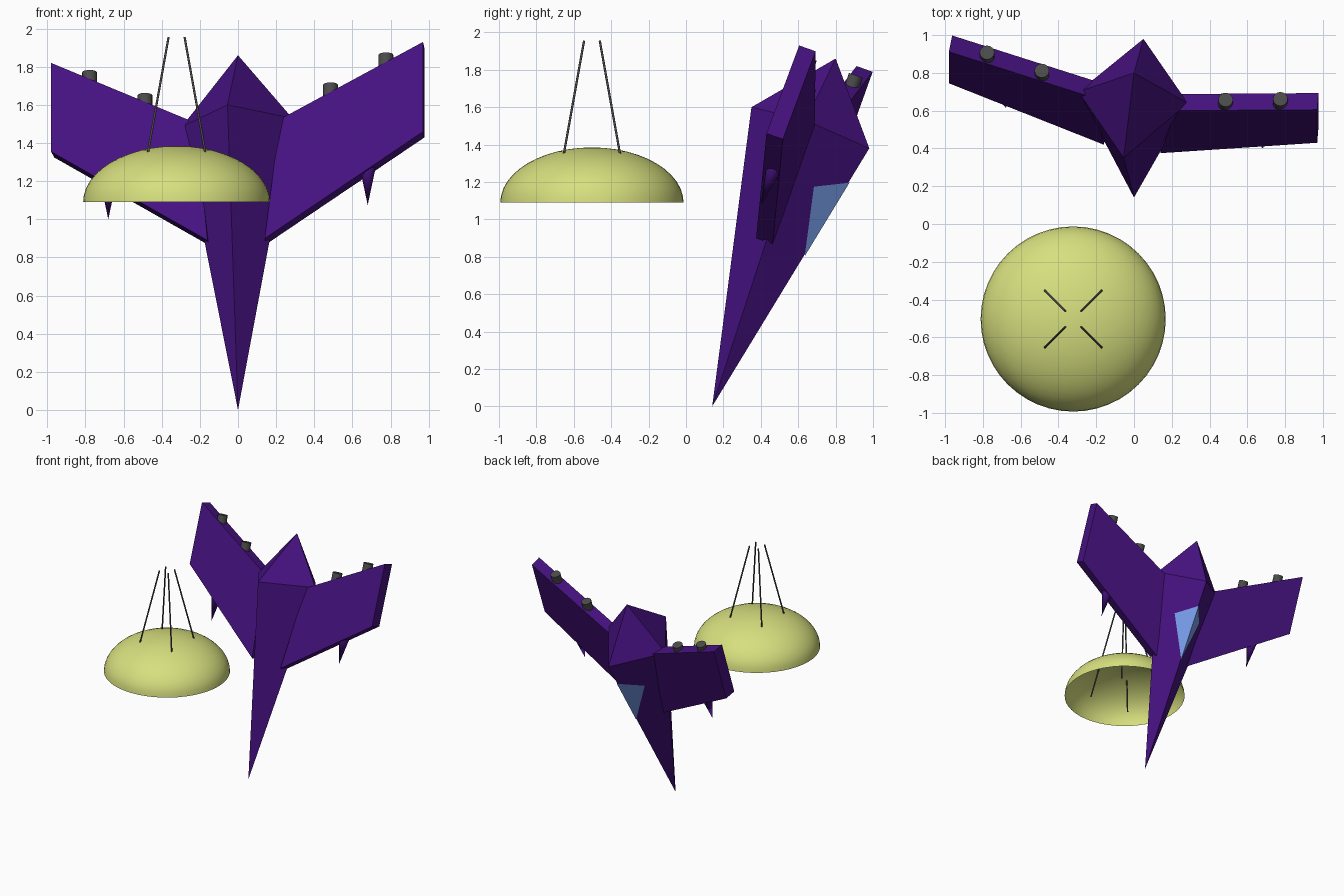
import bpy, bmesh
from mathutils import Vector as V, Matrix

if "Cube" in bpy.data.objects:
    bpy.data.objects.remove(bpy.data.objects["Cube"])


def material(name, rgb):
    m = bpy.data.materials.new(name)
    m.diffuse_color = (*rgb, 1)
    m.use_nodes = True
    m.node_tree.nodes["Principled BSDF"].inputs["Base Color"].default_value = m.diffuse_color
    return m


PURPLE = material("purple", (0.062, 0.006, 0.22))
YELLOW = material("yellow_green", (0.68, 0.74, 0.21))
BLUE = material("glass_blue", (0.19, 0.34, 0.83))
DARK = material("dark_grey", (0.07, 0.07, 0.07))


def add_object(name, bm, mat):
    me = bpy.data.meshes.new(name)
    bm.to_mesh(me)
    bm.free()
    me.materials.append(mat)
    ob = bpy.data.objects.new(name, me)
    bpy.context.collection.objects.link(ob)
    return ob


def smooth(ob):
    bpy.ops.object.select_all(action='DESELECT')
    ob.select_set(True)
    bpy.context.view_layer.objects.active = ob
    bpy.ops.object.shade_smooth_by_angle(angle=0.7)


def solid(name, verts, faces, mat, fix=True):
    bm = bmesh.new()
    vs = [bm.verts.new(v) for v in verts]
    for f in faces:
        bm.faces.new([vs[i] for i in f])
    if fix:
        bmesh.ops.recalc_face_normals(bm, faces=bm.faces)
    return add_object(name, bm, mat)


def rod(name, a, b, r1, r2, mat, n):
    a, b = V(a), V(b)
    d = b - a
    bm = bmesh.new()
    bmesh.ops.create_cone(bm, cap_ends=True, segments=n, radius1=r1, radius2=r2, depth=d.length)
    rot = V((0, 0, 1)).rotation_difference(d).to_matrix().to_4x4()
    bm.transform(Matrix.Translation((a + b) / 2) @ rot)
    ob = add_object(name, bm, mat)
    smooth(ob)
    return ob


# Fuselage: stretched, slightly rolled double pyramid
nose, tail = V((0, 0.14, 0.0)), V((0, 0.80, 1.86))
front, right = V((-0.055, 0.35, 1.60)), V((0.285, 0.64, 1.53))
back, left = V((0.05, 0.98, 1.38)), V((-0.295, 0.70, 1.485))
axis = (tail - nose).normalized()
ring = [(i + 2, (i + 1) % 4 + 2) for i in range(4)]
solid("fuselage", [nose, tail, front, right, back, left],
      [(e, *r) for e in (0, 1) for r in ring], PURPLE)

# Cockpit window: kite folded over the back ridge
out = V((0.0, 0.004, -0.003))
low, high = nose + (back - nose) * 0.584, nose + (back - nose) * 0.869
sides = [nose + (back - nose) * 0.398 + (s - nose) * 0.411 for s in (right, left)]
sides = [p + V((dx, 0, 0)) for p, dx in zip(sides, (0.003, -0.003))]
solid("cockpit_window", [p + out for p in (low, sides[0], high, sides[1])],
      [(0, 2, 1), (0, 3, 2)], BLUE, fix=False)

# Wings: front outline (root top, tip top, tip bottom, root bottom) and thickness
wings = {
    "right": ([(0.22, 0.60, 1.525), (0.97, 0.605, 1.93), (0.97, 0.43, 1.46), (0.14, 0.375, 0.90)],
              (0.007, 0.088, -0.031)),
    "left": ([(-0.22, 0.67, 1.505), (-0.98, 0.912, 1.82), (-0.98, 0.745, 1.355), (-0.16, 0.42, 0.89)],
             (0.017, 0.086, -0.031)),
}
for side, (outline, thick) in wings.items():
    pts = [V(p) for p in outline]
    pts += [p + V(thick) for p in pts]
    solid(side + "_wing", pts,
          [(0, 1, 2, 3), (4, 5, 6, 7)] + [(i, (i + 1) % 4, (i + 1) % 4 + 4, i + 4) for i in range(4)],
          PURPLE)

# Engines on the trailing edges
for name, p in {"right_inner": (0.485, 0.658, 1.705), "right_outer": (0.775, 0.662, 1.862),
                "left_inner": (-0.488, 0.812, 1.65), "left_outer": (-0.778, 0.908, 1.77)}.items():
    rod(name + "_engine", V(p) - axis * 0.09, p, 0.039, 0.039, DARK, 16)

# Spikes under the leading edges
for name, p in {"right": (0.68, 0.40, 1.075), "left": (-0.68, 0.615, 1.0)}.items():
    rod(name + "_spike", V(p) + axis * 0.21, p, 0.042, 0, PURPLE, 16)

# Open dome
cx, cy, rim = -0.322, -0.503, 1.09
bm = bmesh.new()
bmesh.ops.create_uvsphere(bm, u_segments=48, v_segments=24, radius=1)
bmesh.ops.delete(bm, geom=[v for v in bm.verts if v.co.z < -0.01], context='VERTS')
bm.transform(Matrix.Translation((cx, cy, rim)) @ Matrix.Diagonal((0.49, 0.49, 0.295, 1)))
smooth(add_object("dome", bm, YELLOW))

# Four rods leaning together through the dome
for i, (sx, sy) in enumerate([(1, 1), (-1, 1), (-1, -1), (1, -1)]):
    rod(f"dome_rod_{i + 1}", (cx + sx * 0.195, cy + sy * 0.195, 1.10),
        (cx + sx * 0.042, cy + sy * 0.042, 1.955), 0.006, 0.006, DARK, 10)
